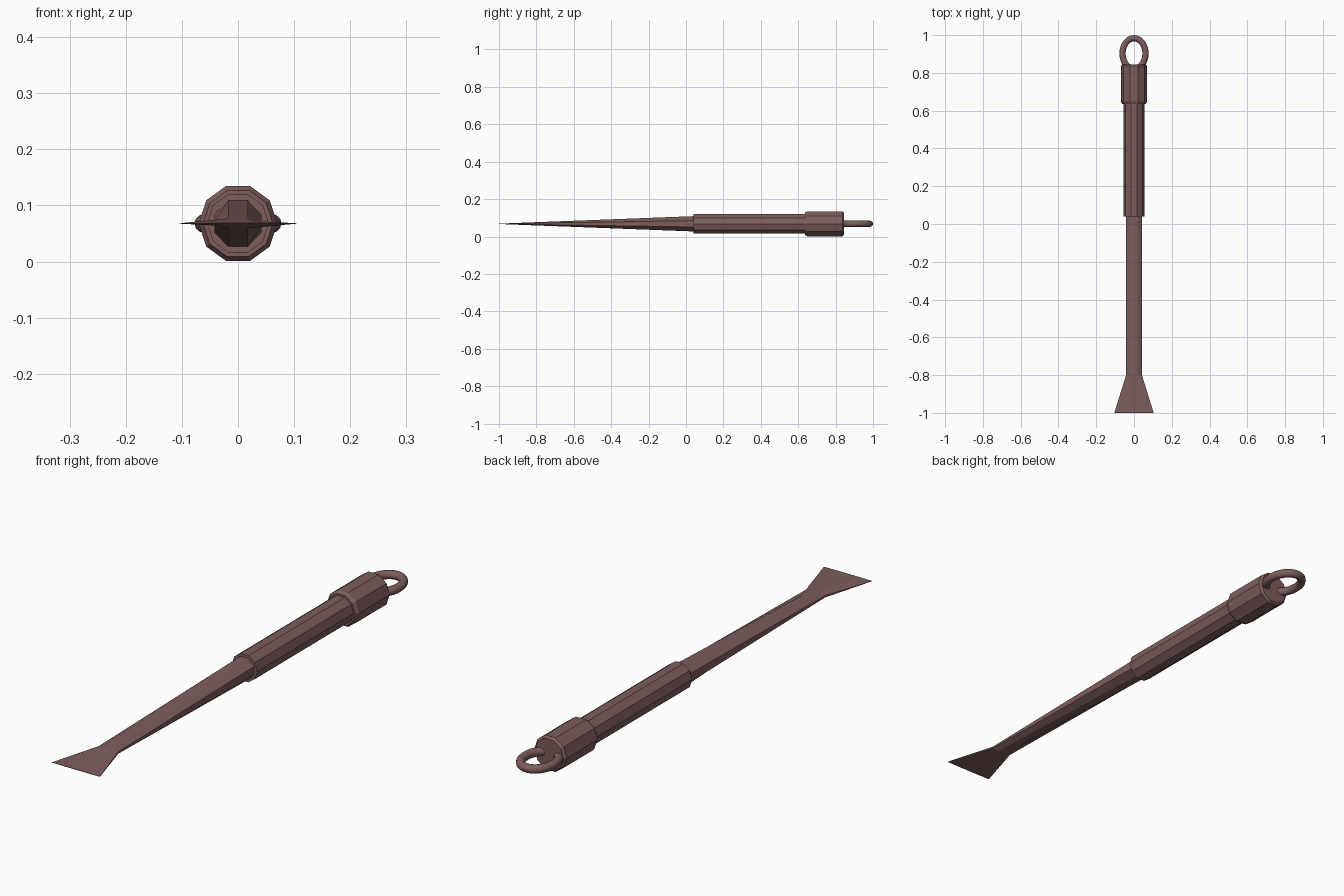
import bpy, bmesh, math

if "Cube" in bpy.data.objects:
    bpy.data.objects.remove(bpy.data.objects["Cube"])

ZC = 0.068  # height of the tool's long axis

mat = bpy.data.materials.new("dull_brown_metal")
mat.diffuse_color = (0.21, 0.11, 0.11, 1)
mat.use_nodes = True
mat.node_tree.nodes["Principled BSDF"].inputs["Base Color"].default_value = mat.diffuse_color


def finish(name, bm):
    bmesh.ops.recalc_face_normals(bm, faces=bm.faces)
    me = bpy.data.meshes.new(name)
    bm.to_mesh(me)
    bm.free()
    me.materials.append(mat)
    ob = bpy.data.objects.new(name, me)
    bpy.context.collection.objects.link(ob)
    return ob


def loft(name, rings):
    """Skin a list of equal-length point loops and close both ends."""
    bm = bmesh.new()
    loops = [[bm.verts.new(p) for p in r] for r in rings]
    n = len(loops[0])
    for a, b in zip(loops, loops[1:]):
        for i in range(n):
            j = (i + 1) % n
            bm.faces.new((a[i], a[j], b[j], b[i]))
    bm.faces.new(loops[0])
    bm.faces.new(loops[-1])
    return finish(name, bm)


def section(y, rx, rz, sides, offset=0.0):
    angles = [offset + 2 * math.pi * i / sides for i in range(sides)]
    return [(rx * math.cos(a), y, ZC + rz * math.sin(a)) for a in angles]


# Ten-sided handle
loft("handle", [section(y, 0.055, 0.055, 10) for y in (0.04, 0.65)])

# Ten-sided end cap with chamfered rims
cap = [(0.635, 0.062), (0.648, 0.07), (0.836, 0.07), (0.845, 0.062)]
loft("end_cap", [section(y, r, r, 10) for y, r in cap])

# Eight-sided shaft flattening into a flared blade
blade = [(0.05, 0.0455, 0.0445), (-0.8, 0.0455, 0.0095), (-1.0, 0.113, 0.001)]
loft("shaft_and_blade", [section(y, rx, rz, 8, math.pi / 8) for y, rx, rz in blade])

# Oval hanging ring, partly sunk in the cap
bm = bmesh.new()
N, M, T = 32, 12, 0.0165
grid = []
for i in range(N):
    a = 2 * math.pi * i / N
    cx, cy = 0.061 * math.cos(a), 0.903 + 0.0805 * math.sin(a)
    nx, ny = math.cos(a) / 0.061, math.sin(a) / 0.0805
    ln = math.hypot(nx, ny)
    row = []
    for j in range(M):
        b = 2 * math.pi * j / M
        d = T * math.cos(b) / ln
        row.append(bm.verts.new((cx + nx * d, cy + ny * d, ZC + T * math.sin(b))))
    grid.append(row)
for i in range(N):
    for j in range(M):
        k, l = (i + 1) % N, (j + 1) % M
        bm.faces.new((grid[i][j], grid[k][j], grid[k][l], grid[i][l]))
ring = finish("hanging_ring", bm)
for p in ring.data.polygons:
    p.use_smooth = True
